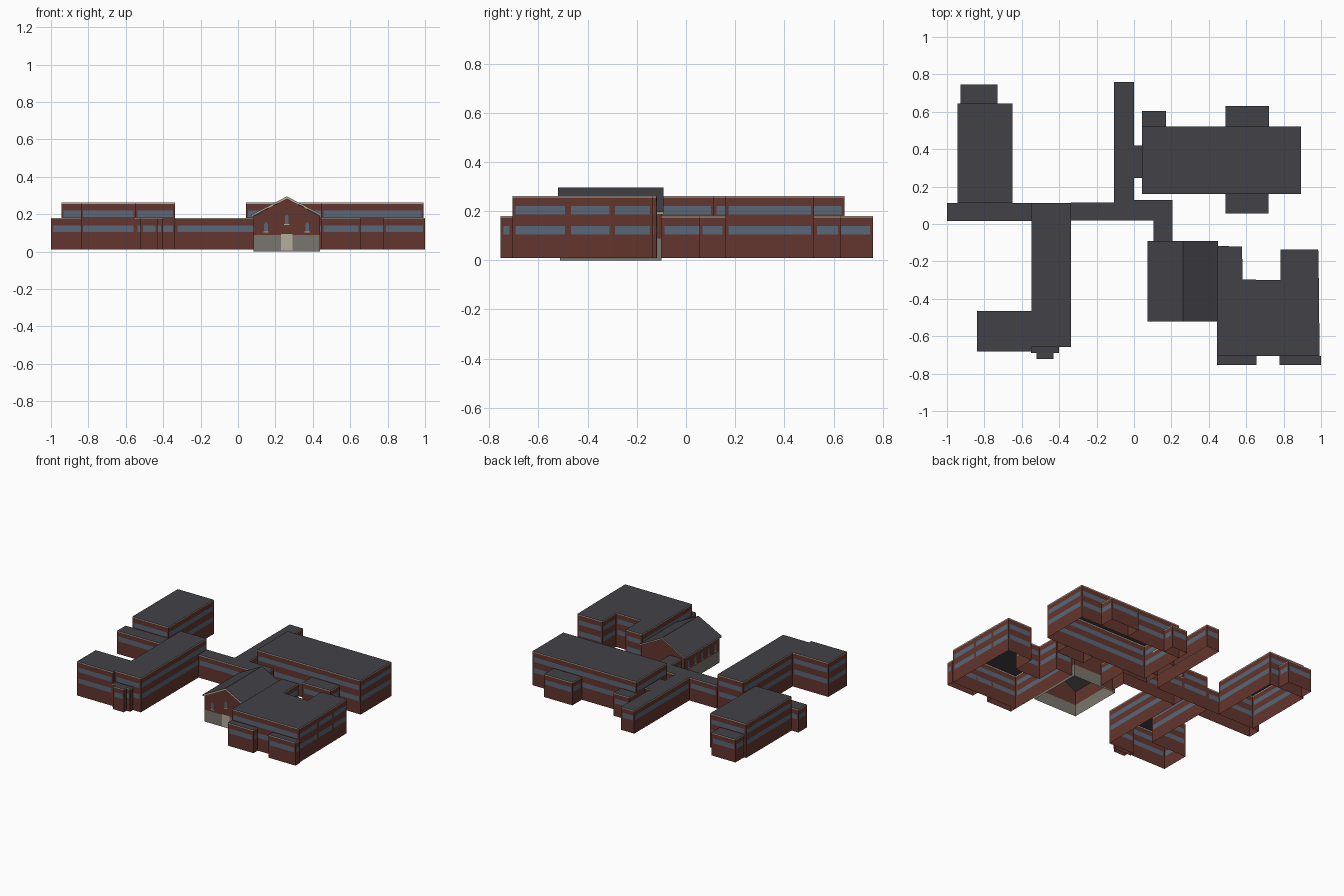
import bpy
import bmesh
from mathutils import Vector

old = bpy.data.objects.get("Cube")
if old:
    bpy.data.objects.remove(old, do_unlink=True)


def material(name, rgb):
    m = bpy.data.materials.new(name)
    m.use_nodes = True
    m.diffuse_color = (*rgb, 1)
    m.node_tree.nodes["Principled BSDF"].inputs["Base Color"].default_value = (*rgb, 1)
    return m


MATS = [material("brick red", (0.125, 0.036, 0.026)),
        material("slate roof", (0.055, 0.053, 0.062)),
        material("window blue", (0.10, 0.135, 0.19)),
        material("cream trim", (0.46, 0.42, 0.33)),
        material("base stone", (0.19, 0.18, 0.15))]
BRICK, ROOF, GLASS, CREAM, STONE = range(5)
FLOOR, LOW, TALL, TRIM, MARGIN = 0.01, 0.18, 0.262, 0.007, 0.012


def finish(bm, name):
    bmesh.ops.remove_doubles(bm, verts=bm.verts, dist=0.0001)
    me = bpy.data.meshes.new(name)
    bm.to_mesh(me)
    bm.free()
    for m in MATS:
        me.materials.append(m)
    ob = bpy.data.objects.new(name, me)
    bpy.context.collection.objects.link(ob)
    return ob


def face(bm, pts, mat):
    f = bm.faces.new([bm.verts.new(p) for p in pts])
    f.material_index = mat


def wall(bm, a, b, strips):
    """Upright wall from a to b made of horizontal strips (z0, z1, material)."""
    length = (Vector(b) - Vector(a)).length

    def panel(t0, t1, z0, z1, mat):
        p, q = Vector(a).lerp(Vector(b), t0), Vector(a).lerp(Vector(b), t1)
        face(bm, [(*p, z0), (*q, z0), (*q, z1), (*p, z1)], mat)

    for z0, z1, mat in strips:
        if mat == GLASS and length < 0.04:
            mat = BRICK
        if mat == GLASS:
            m = MARGIN / length
            panel(0, m, z0, z1, BRICK)
            panel(m, 1 - m, z0, z1, GLASS)
            panel(1 - m, 1, z0, z1, BRICK)
        else:
            panel(0, 1, z0, z1, mat)


def storeys(top):
    """Strips for one or two storeys, each with a ribbon window."""
    cuts = [(FLOOR, BRICK), (0.105, GLASS), (0.14, BRICK)]
    if top > LOW:
        cuts += [(0.186, GLASS), (0.22, BRICK)]
    cuts += [(top - TRIM, CREAM), (top, None)]
    return [(z, cuts[i + 1][0], m) for i, (z, m) in enumerate(cuts[:-1])]


def block(name, outline, top):
    """Flat-roofed shell over a counter-clockwise outline, open underneath."""
    bm = bmesh.new()
    for i, a in enumerate(outline):
        wall(bm, a, outline[(i + 1) % len(outline)], storeys(top))
    face(bm, [(x, y, top) for x, y in outline], ROOF)
    finish(bm, name)


def rect(x0, x1, y0, y1):
    return [(x0, y0), (x1, y0), (x1, y1), (x0, y1)]


# Two-storey wings
block("northwest_wing", rect(-0.945, -0.65, 0.113, 0.645), TALL)
block("northeast_wing", rect(0.042, 0.893, 0.16, 0.52), TALL)
block("southwest_wing", [(-0.84, -0.683), (-0.548, -0.683), (-0.548, -0.657), (-0.336, -0.657),
                         (-0.336, 0.113), (-0.548, 0.113), (-0.548, -0.465), (-0.84, -0.465)], TALL)
block("southeast_wing", [(0.445, -0.705), (0.992, -0.705), (0.99, -0.48), (0.988, -0.3),
                         (0.985, -0.135), (0.782, -0.137), (0.782, -0.3), (0.58, -0.297),
                         (0.578, -0.12), (0.445, -0.118)], TALL)

# Single-storey annexes and links
ANNEXES = {
    "northwest_annex": (-0.927, -0.73, 0.645, 0.745),
    "northeast_small_annex": (0.042, 0.172, 0.52, 0.605),
    "northeast_back_annex": (0.49, 0.722, 0.52, 0.63),
    "northeast_front_annex": (0.49, 0.718, 0.055, 0.16),
    "southeast_left_annex": (0.778, 1.0, -0.755, -0.705),
    "southeast_right_annex": (0.445, 0.655, -0.755, -0.705),
    "southwest_porch_back": (-0.55, -0.4, -0.69, -0.657),
    "southwest_porch_front": (-0.52, -0.43, -0.722, -0.69),
    "west_corridor": (-1.0, -0.548, 0.015, 0.113),
    "north_link": (0.0, 0.042, 0.245, 0.42),
}
for part, dims in ANNEXES.items():
    block(part, rect(*dims), LOW)
block("main_corridor", [(-0.336, 0.018), (0.105, 0.018), (0.105, -0.1), (0.205, -0.1),
                        (0.205, 0.128), (0.0, 0.128), (0.0, 0.76), (-0.108, 0.76),
                        (-0.108, 0.115), (-0.336, 0.115)], LOW)

# Gabled entrance hall
X0, X1, XM, Y0, Y1 = 0.083, 0.439, 0.261, -0.513, -0.1
EAVE, BASE = 0.19, 0.088
bm = bmesh.new()
corners = rect(X0, X1, Y0, Y1)
for i, a in enumerate(corners):
    wall(bm, a, corners[(i + 1) % 4], [(0, BASE, STONE), (BASE, EAVE, BRICK)])
face(bm, [(X0, Y0, EAVE), (X1, Y0, EAVE), (XM, Y0, 0.284)], BRICK)
face(bm, [(X1, Y1, EAVE), (X0, Y1, EAVE), (XM, Y1, 0.284)], BRICK)
finish(bm, "entrance_hall")

# Pitched roof: slate on top, cream on the edges
bm = bmesh.new()
profile = [(0.072, 0.197), (0.072, 0.186), (XM, 0.284), (0.45, 0.186), (0.45, 0.197), (XM, 0.295)]
ya, yb = -0.52, -0.092
for i, (x, z) in enumerate(profile):
    u, w = profile[(i + 1) % 6]
    mat = CREAM if x == u else ROOF
    face(bm, [(x, ya, z), (x, yb, z), (u, yb, w), (u, ya, w)], mat)
for y in (ya, yb):
    for half in ((0, 1, 2, 5), (2, 3, 4, 5)):
        face(bm, [(profile[k][0], y, profile[k][1]) for k in half], CREAM)
bmesh.ops.remove_doubles(bm, verts=bm.verts, dist=0.0001)
bmesh.ops.recalc_face_normals(bm, faces=bm.faces)
finish(bm, "pitched_roof")


def lancet(name, origin, along, out, z0, height, width=0.02):
    """Pointed window plate with a cream sill, set on a wall."""
    o, s, n = Vector(origin), Vector(along) * width / 2, Vector(out)
    up = Vector((0, 0, 1))
    bm = bmesh.new()
    p = o + up * z0 + n * 0.003
    head = up * height
    face(bm, [p - s, p + s, p + s + head * 0.75, p + head, p - s + head * 0.75], GLASS)
    q = p + n * 0.001
    face(bm, [q - s * 1.4 - up * 0.005, q + s * 1.4 - up * 0.005, q + s * 1.4, q - s * 1.4], CREAM)
    finish(bm, name)


for tag, x, z in (("right", 0.15, 0.108), ("middle", XM, 0.148), ("left", 0.37, 0.108)):
    lancet("front_window_" + tag, (x, Y0, 0), (1, 0, 0), (0, -1, 0), z, 0.052)
for i in range(5):
    lancet(f"side_window_{i + 1}", (X0, -0.46 + i * 0.078, 0), (0, -1, 0), (-1, 0, 0), 0.105, 0.055)

# Entrance door plate
bm = bmesh.new()
yd = Y0 - 0.004
face(bm, [(0.231, yd, 0.005), (0.291, yd, 0.005), (0.291, yd, 0.095), (0.231, yd, 0.095)], CREAM)
finish(bm, "entrance_door")
